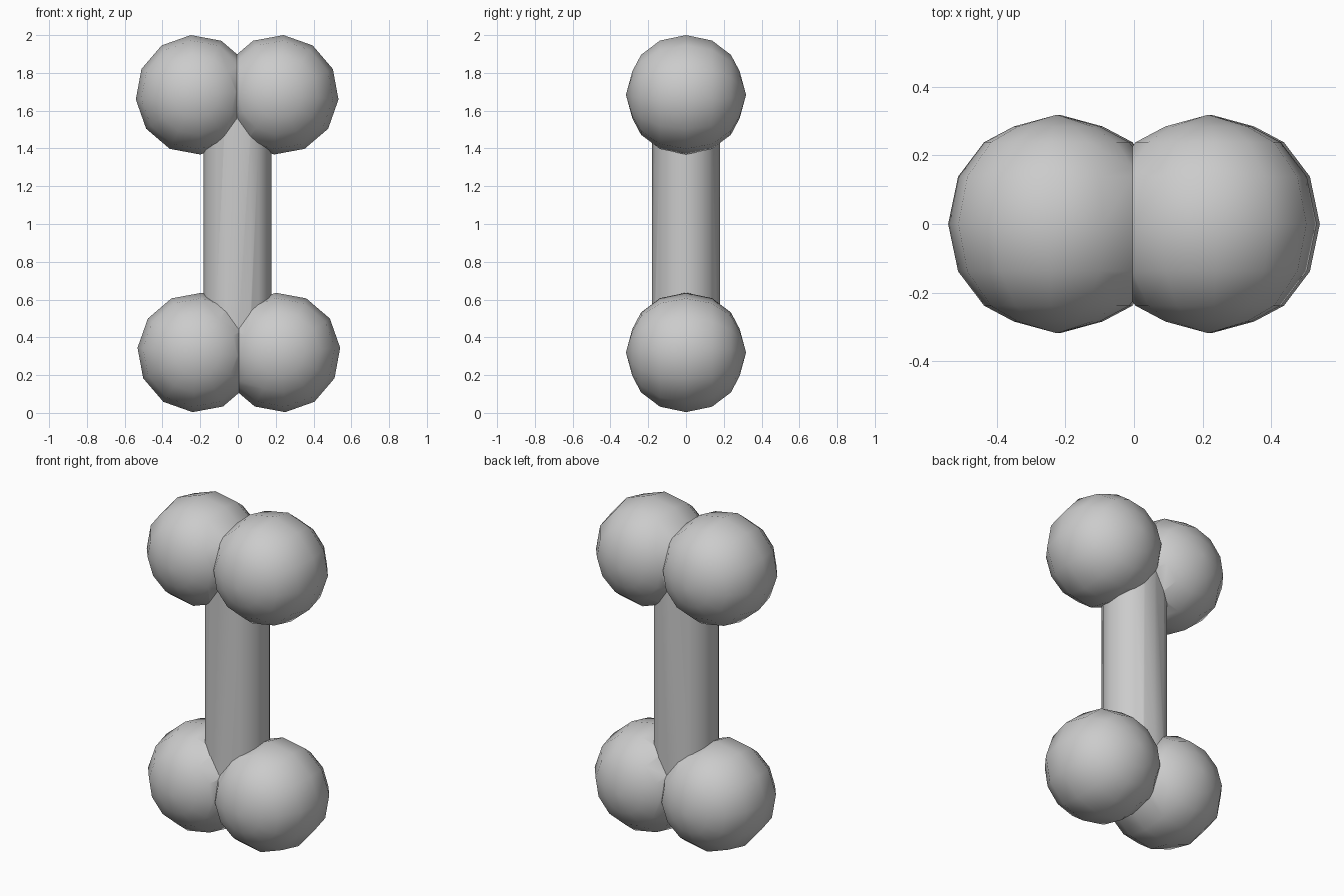
import bpy, bmesh, math

if "Cube" in bpy.data.objects:
    bpy.data.objects.remove(bpy.data.objects["Cube"])

SIDES = 12
# knob profile from front pole to back pole: (radius, y)
HALF = [(0.125, 0.284), (0.212, 0.238), (0.288, 0.138)]
RINGS = HALF + [(0.317, 0.0)] + [(r, -y) for r, y in reversed(HALF)]


def make_object(name, bm):
    bmesh.ops.recalc_face_normals(bm, faces=bm.faces)
    mesh = bpy.data.meshes.new(name)
    bm.to_mesh(mesh)
    bm.free()
    obj = bpy.data.objects.new(name, mesh)
    bpy.context.collection.objects.link(obj)
    return obj


def knob(name, cx, cz, tilt):
    bm = bmesh.new()
    rows = []
    for r, y in RINGS:
        rows.append([bm.verts.new((cx + r * math.cos(a), y, cz + r * math.sin(a)))
                     for a in (math.tau * i / SIDES + tilt for i in range(SIDES))])
    front = bm.verts.new((cx, 0.318, cz))
    back = bm.verts.new((cx, -0.318, cz))
    for i in range(SIDES):
        j = (i + 1) % SIDES
        for a, b in zip(rows, rows[1:]):
            bm.faces.new((a[i], a[j], b[j], b[i]))
        bm.faces.new((front, rows[0][j], rows[0][i]))
        bm.faces.new((back, rows[-1][i], rows[-1][j]))
    return make_object(name, bm)


# shaft
bm = bmesh.new()
bmesh.ops.create_cone(bm, cap_ends=True, segments=16, radius1=0.18, radius2=0.18, depth=1.3)
bmesh.ops.translate(bm, verts=bm.verts, vec=(-0.003, 0, 1.0))
bone = make_object("bone", bm)

# four end knobs
t = math.radians(4.5)
knobs = [
    knob("knob_upper_left", -0.225, 1.684, t),
    knob("knob_upper_right", 0.216, 1.684, -t),
    knob("knob_lower_left", -0.216, 0.32, -t),
    knob("knob_lower_right", 0.225, 0.32, t),
]

# merge the knobs into the shaft
bpy.context.view_layer.objects.active = bone
bone.select_set(True)
for k in knobs:
    mod = bone.modifiers.new("union", 'BOOLEAN')
    mod.operation = 'UNION'
    mod.solver = 'EXACT'
    mod.object = k
    bpy.ops.object.modifier_apply(modifier=mod.name)
    bpy.data.objects.remove(k, do_unlink=True)

bpy.ops.object.shade_smooth_by_angle(angle=math.radians(45))
